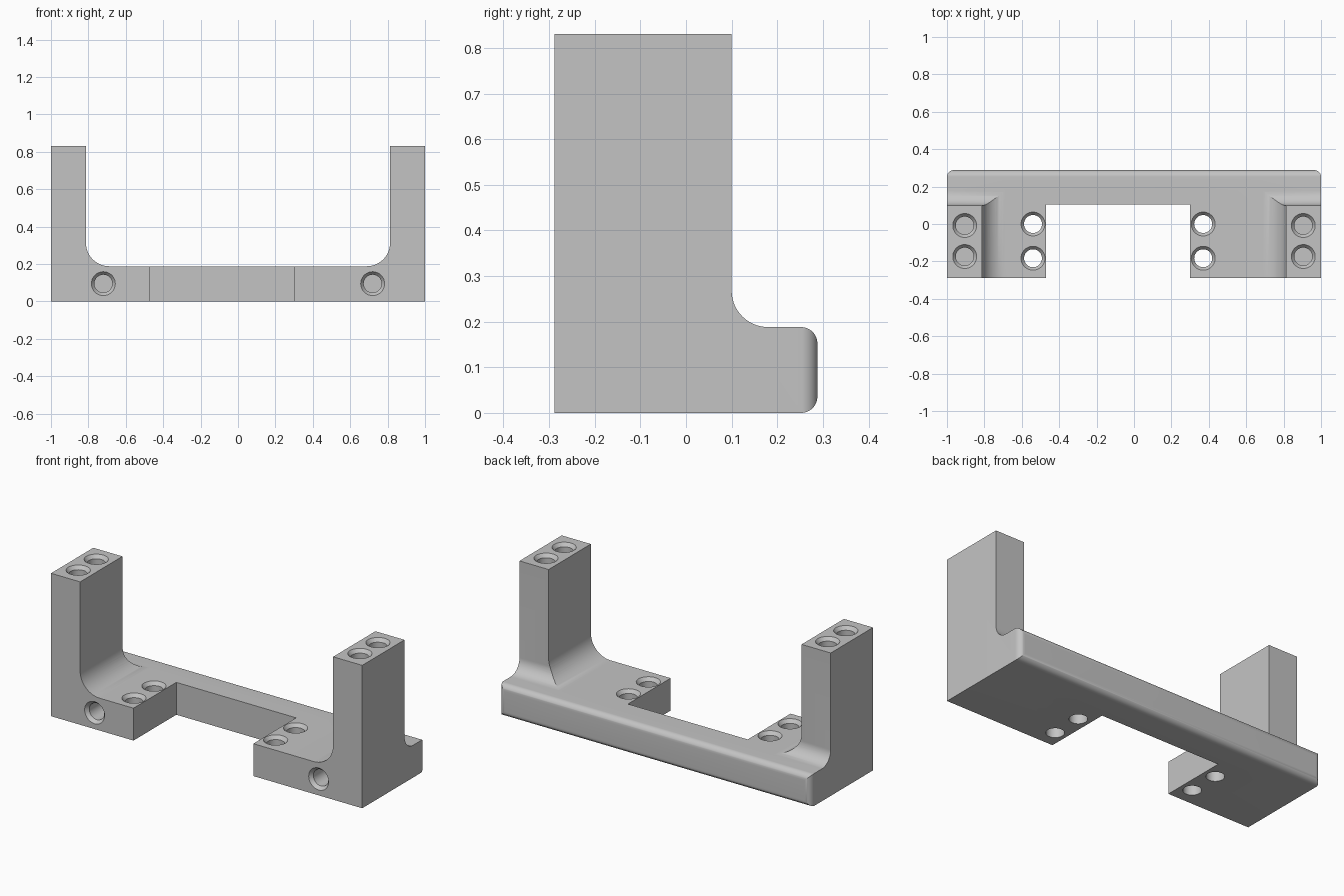
import bpy, bmesh
from math import sin, cos, radians
from mathutils import Matrix, Vector

if "Cube" in bpy.data.objects:
    bpy.data.objects.remove(bpy.data.objects["Cube"])

HALF_Y, TOP, PLATE = 0.288, 0.83, 0.188
ARM_X, ARM_BACK = 0.813, 0.1
R_IN, R_BACK, R_EDGE = 0.125, 0.08, 0.036

grey = bpy.data.materials.new("plain grey")
grey.use_nodes = True
grey.diffuse_color = (0.55, 0.55, 0.55, 1)
grey.node_tree.nodes["Principled BSDF"].inputs["Base Color"].default_value = (0.55, 0.55, 0.55, 1)


def arc(cx, cy, r, start, end, n=14):
    angles = [radians(start + (end - start) * i / n) for i in range(n + 1)]
    return [(cx + r * cos(a), cy + r * sin(a)) for a in angles]


def make_object(name, bm):
    bmesh.ops.recalc_face_normals(bm, faces=bm.faces)
    mesh = bpy.data.meshes.new(name)
    bm.to_mesh(mesh)
    bm.free()
    mesh.materials.append(grey)
    obj = bpy.data.objects.new(name, mesh)
    bpy.context.collection.objects.link(obj)
    return obj


def prism(name, outline, place, low, high):
    """Extrude a 2D outline; place(u, v, w) maps it into space."""
    bm = bmesh.new()
    face = bm.faces.new([bm.verts.new(place(u, v, low)) for u, v in outline])
    new = bmesh.ops.extrude_face_region(bm, geom=[face])["geom"]
    shift = Vector(place(0, 0, high)) - Vector(place(0, 0, low))
    bmesh.ops.translate(bm, vec=shift, verts=[g for g in new if isinstance(g, bmesh.types.BMVert)])
    return make_object(name, bm)


def add_hole(bm, position, direction, depth):
    """Round hole with a chamfered mouth, bored along direction."""
    r, mouth, chamfer, over, n = 0.048, 0.064, 0.02, 0.01, 40
    turn = Vector((0, 0, 1)).rotation_difference(Vector(direction)).to_matrix()
    rings = []
    slope = (mouth - r) / chamfer
    for radius, d in ((mouth + slope * over, -over), (r, chamfer), (r, depth)):
        rings.append([bm.verts.new(Vector(position) + turn @ Vector((x, y, d)))
                      for x, y in arc(0, 0, radius, 0, 360, n)[:-1]])
    for a, b in zip(rings, rings[1:]):
        for i in range(n):
            j = (i + 1) % n
            bm.faces.new((a[i], a[j], b[j], b[i]))
    bm.faces.new(rings[0])
    bm.faces.new(rings[-1])


def boolean(target, cutter, operation):
    mod = target.modifiers.new(operation.title(), 'BOOLEAN')
    mod.operation, mod.solver, mod.object = operation, 'EXACT', cutter
    bpy.context.view_layer.objects.active = target
    bpy.ops.object.modifier_apply(modifier=mod.name)
    bpy.data.objects.remove(cutter)


# U-shaped front profile with filleted inner corners
half = arc(ARM_X - R_IN, PLATE + R_IN, R_IN, 270, 360) + [(ARM_X, TOP), (1.1, TOP), (1.1, -0.1)]
u_shape = half + [(-x, z) for x, z in reversed(half)]
bracket = prism("mounting_bracket", u_shape, lambda u, v, w: (u, w, v), -0.5, 0.5)

# L-shaped side profile with rear fillet and rounded rear edges
edge = HALF_Y - R_EDGE
l_shape = [(-HALF_Y, 0)] + arc(edge, R_EDGE, R_EDGE, 270, 360)
l_shape += arc(edge, PLATE - R_EDGE, R_EDGE, 0, 90)
l_shape += arc(ARM_BACK + R_BACK, PLATE + R_BACK, R_BACK, 270, 180)
l_shape += [(ARM_BACK, 1), (-HALF_Y, 1)]
side = prism("side_profile", l_shape, lambda u, v, w: (w, u, v), -1.2, 1.2)

# Plan outline with the front notch and rounded rear corners
plan = [(-1, -0.4), (-0.47, -0.4), (-0.47, 0.105), (0.3, 0.105), (0.3, -0.4), (1, -0.4)]
plan += arc(1 - R_EDGE, edge, R_EDGE, 0, 90) + arc(R_EDGE - 1, edge, R_EDGE, 90, 180)
outline = prism("plan_outline", plan, lambda u, v, w: (u, v, w), -0.3, 1.2)

boolean(bracket, side, 'INTERSECT')
boolean(bracket, outline, 'INTERSECT')

# Screw holes: blind in the arms and front, through in the plate
bm = bmesh.new()
for x in (-0.905, 0.905):
    for y in (-0.008, -0.174):
        add_hole(bm, (x, y, TOP), (0, 0, -1), 0.2)
for x in (-0.54, 0.37):
    for y in (0, -0.183):
        add_hole(bm, (x, y, PLATE), (0, 0, -1), 0.3)
for x in (-0.72, 0.72):
    add_hole(bm, (x, -HALF_Y, 0.095), (0, 1, 0), 0.2)
boolean(bracket, make_object("screw_holes", bm), 'DIFFERENCE')

# One material slot and smooth curves with sharp edges
bracket.data.materials.clear()
bracket.data.materials.append(grey)
bpy.ops.object.select_all(action='DESELECT')
bracket.select_set(True)
bpy.context.view_layer.objects.active = bracket
bpy.ops.object.shade_smooth_by_angle(angle=radians(25))
